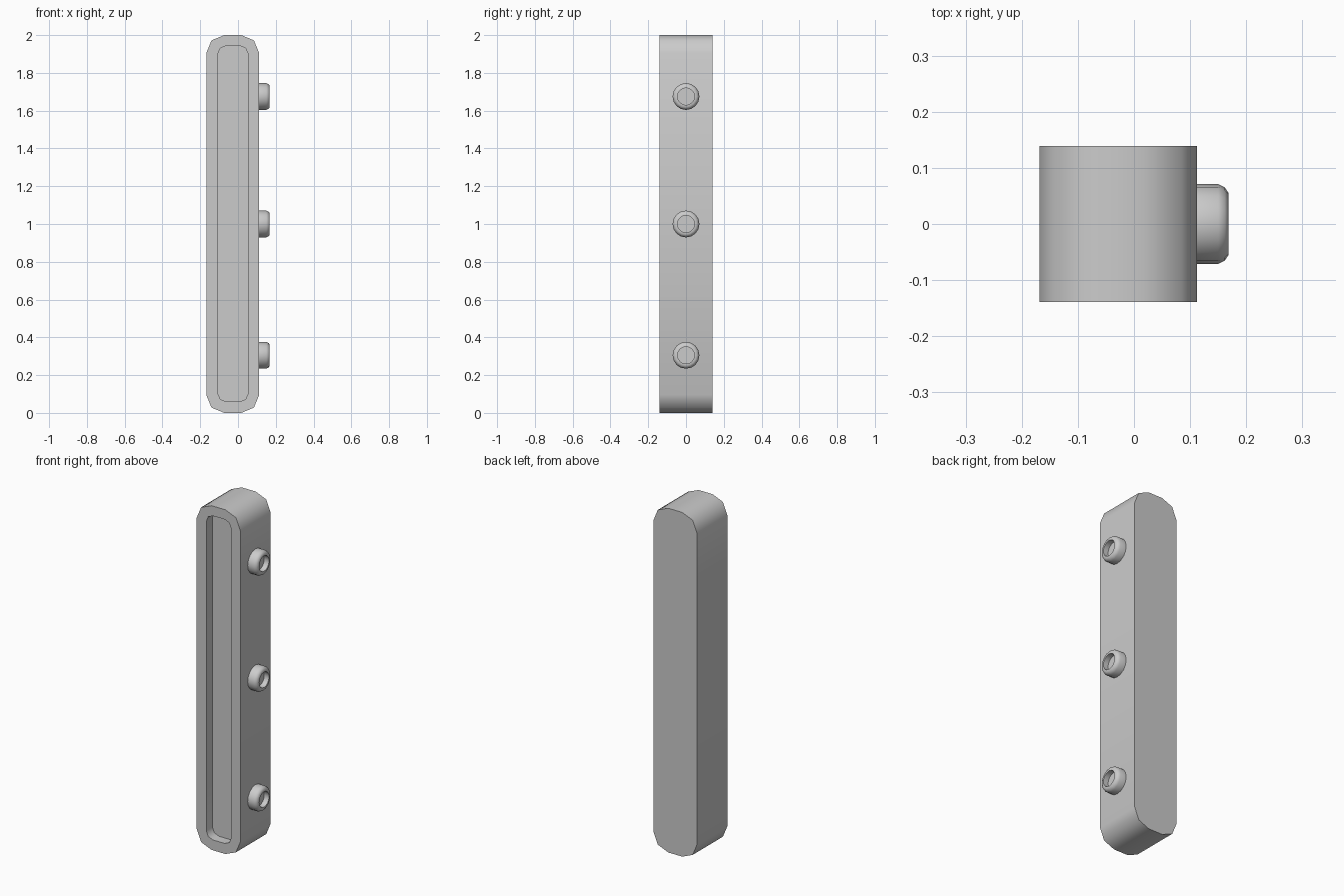
import bpy, bmesh, math

old = bpy.data.objects.get("Cube")
if old:
    bpy.data.objects.remove(old, do_unlink=True)

grey = bpy.data.materials.new("plain_grey")
grey.use_nodes = True
grey.diffuse_color = (0.6, 0.6, 0.6, 1)
grey.node_tree.nodes["Principled BSDF"].inputs["Base Color"].default_value = (0.6, 0.6, 0.6, 1)


def finish(bm, name):
    bmesh.ops.recalc_face_normals(bm, faces=bm.faces)
    mesh = bpy.data.meshes.new(name)
    bm.to_mesh(mesh)
    bm.free()
    mesh.materials.append(grey)
    obj = bpy.data.objects.new(name, mesh)
    bpy.context.collection.objects.link(obj)
    bpy.ops.object.select_all(action="DESELECT")
    obj.select_set(True)
    bpy.context.view_layer.objects.active = obj
    bpy.ops.object.shade_smooth_by_angle(angle=math.radians(50))
    return obj


def rounded_loop(bm, x0, x1, z0, z1, r, y, steps=2):
    """Rounded rectangle of vertices in the plane at depth y."""
    centres = [(x1 - r, z1 - r), (x0 + r, z1 - r), (x0 + r, z0 + r), (x1 - r, z0 + r)]
    loop = []
    for i, (cx, cz) in enumerate(centres):
        for k in range(steps + 1):
            a = math.pi / 2 * (i + k / steps)
            loop.append(bm.verts.new((cx + r * math.cos(a), y, cz + r * math.sin(a))))
    return loop


def skin(bm, loops):
    for a, b in zip(loops, loops[1:]):
        n = len(a)
        for i in range(n):
            j = (i + 1) % n
            bm.faces.new((a[i], a[j], b[j], b[i]))


# Long body with a shallow recess in its front
bm = bmesh.new()
outer = (-0.168, 0.112, 0, 2, 0.095)
inner = (-0.106, 0.053, 0.06, 1.943, 0.042)
loops = [rounded_loop(bm, *outer, 0.139), rounded_loop(bm, *outer, -0.139),
         rounded_loop(bm, *inner, -0.139), rounded_loop(bm, *inner, -0.083)]
skin(bm, loops)
bm.faces.new(loops[0])
bm.faces.new(loops[-1])
finish(bm, "body")

# Three hollow-ended round pegs on the side
profile = [(0.108, 0.071), (0.15, 0.071), (0.162, 0.065), (0.168, 0.056),
           (0.168, 0.045), (0.137, 0.045)]
sides = 16
for name, z in (("lower_peg", 0.305), ("middle_peg", 1.0), ("upper_peg", 1.675)):
    bm = bmesh.new()
    rings = []
    for x, r in profile:
        angles = [math.tau * i / sides for i in range(sides)]
        rings.append([bm.verts.new((x, r * math.cos(a), z + r * math.sin(a))) for a in angles])
    skin(bm, rings)
    bm.faces.new(rings[0])
    bm.faces.new(rings[-1])
    finish(bm, name)
